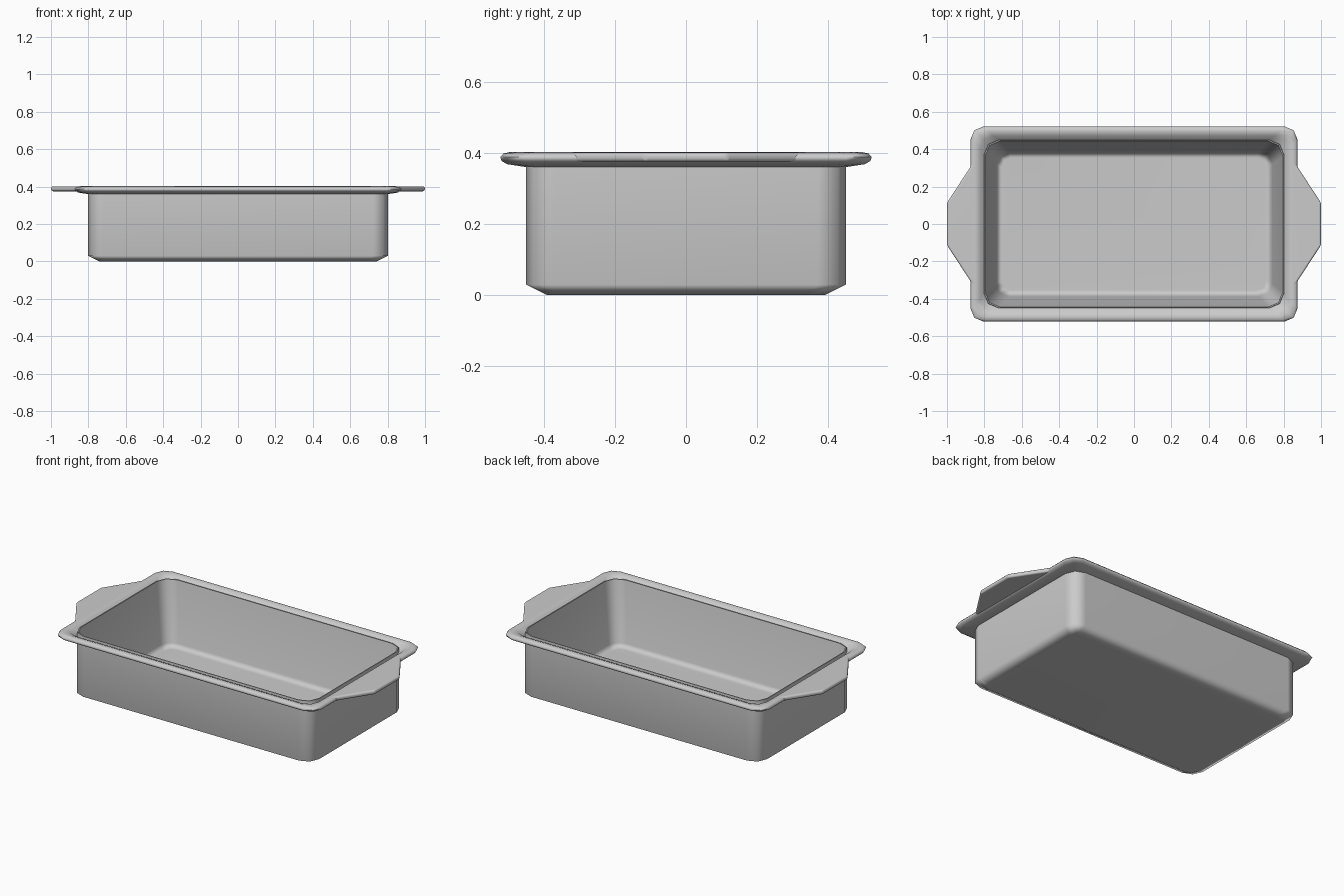
import bpy
import bmesh
from math import cos, sin, pi, radians

cube = bpy.data.objects.get("Cube")
if cube:
    bpy.data.objects.remove(cube, do_unlink=True)

# One plain grey metal
metal = bpy.data.materials.new("grey_metal")
metal.use_nodes = True
GREY = (0.6, 0.6, 0.6, 1.0)
metal.diffuse_color = GREY
metal.node_tree.nodes["Principled BSDF"].inputs["Base Color"].default_value = GREY


def finish(name, bm):
    """Turn a bmesh into a smooth object that keeps its tight creases."""
    bmesh.ops.recalc_face_normals(bm, faces=bm.faces)
    for f in bm.faces:
        f.smooth = True
    mesh = bpy.data.meshes.new(name)
    bm.to_mesh(mesh)
    bm.free()
    mesh.materials.append(metal)
    ob = bpy.data.objects.new(name, mesh)
    bpy.context.collection.objects.link(ob)
    return ob


def weight_normals(ob):
    mod = ob.modifiers.new("weighted_normals", 'WEIGHTED_NORMAL')
    mod.keep_sharp = True


def ring(bm, grow, z, radius, steps=2):
    """Rounded rectangle of vertices, grown from the wall line."""
    hx, hy = 0.802 + grow, 0.45 + grow
    corners = ((1, 1), (-1, 1), (-1, -1), (1, -1))
    verts = []
    for i, (sx, sy) in enumerate(corners):
        for k in range(steps + 1):
            a = (i + k / steps) * pi / 2
            verts.append(bm.verts.new((sx * (hx - radius) + radius * cos(a),
                                       sy * (hy - radius) + radius * sin(a), z)))
    return verts


# Pan: outside bottom and wall, rolled rim, raised inner lip, tapered inside, floor
PROFILE = [
    (-0.06, 0.0, 0.05),
    (0.0, 0.03, 0.08),
    (0.0, 0.36, 0.08),
    (0.052, 0.368, 0.07),
    (0.068, 0.377, 0.07),
    (0.072, 0.388, 0.07),
    (0.063, 0.398, 0.07),
    (0.045, 0.402, 0.07),
    (0.022, 0.394, 0.07),
    (0.0, 0.372, 0.08),
    (-0.001, 0.395, 0.08),
    (-0.006, 0.395, 0.08),
    (-0.062, 0.045, 0.07),
    (-0.095, 0.02, 0.05),
]
bm = bmesh.new()
rings = [ring(bm, *p) for p in PROFILE]
for low, high in zip(rings, rings[1:]):
    for i in range(len(low)):
        j = (i + 1) % len(low)
        bm.faces.new((low[i], low[j], high[j], high[i]))
bm.faces.new(rings[0])
bm.faces.new(rings[-1])
pan = finish("pan", bm)
pan.data.set_sharp_from_angle(angle=radians(70))
weight_normals(pan)

# Side handles: flat tapered tabs with rounded edges, joined to the rim
TAB = ((0.84, 0.355), (0.868, 0.315), (0.999, 0.115))
for side, name in ((1, "left_handle"), (-1, "right_handle")):
    outline = list(TAB) + [(x, -y) for x, y in reversed(TAB)]
    bm = bmesh.new()
    face = bm.faces.new([bm.verts.new((side * x, y, 0.375)) for x, y in outline])
    top = bmesh.ops.extrude_face_region(bm, geom=[face])["geom"]
    bmesh.ops.translate(bm, vec=(0, 0, 0.026),
                        verts=[v for v in top if isinstance(v, bmesh.types.BMVert)])
    handle = finish(name, bm)
    bevel = handle.modifiers.new("soft_edges", 'BEVEL')
    bevel.width = 0.01
    bevel.segments = 3
    weight_normals(handle)
